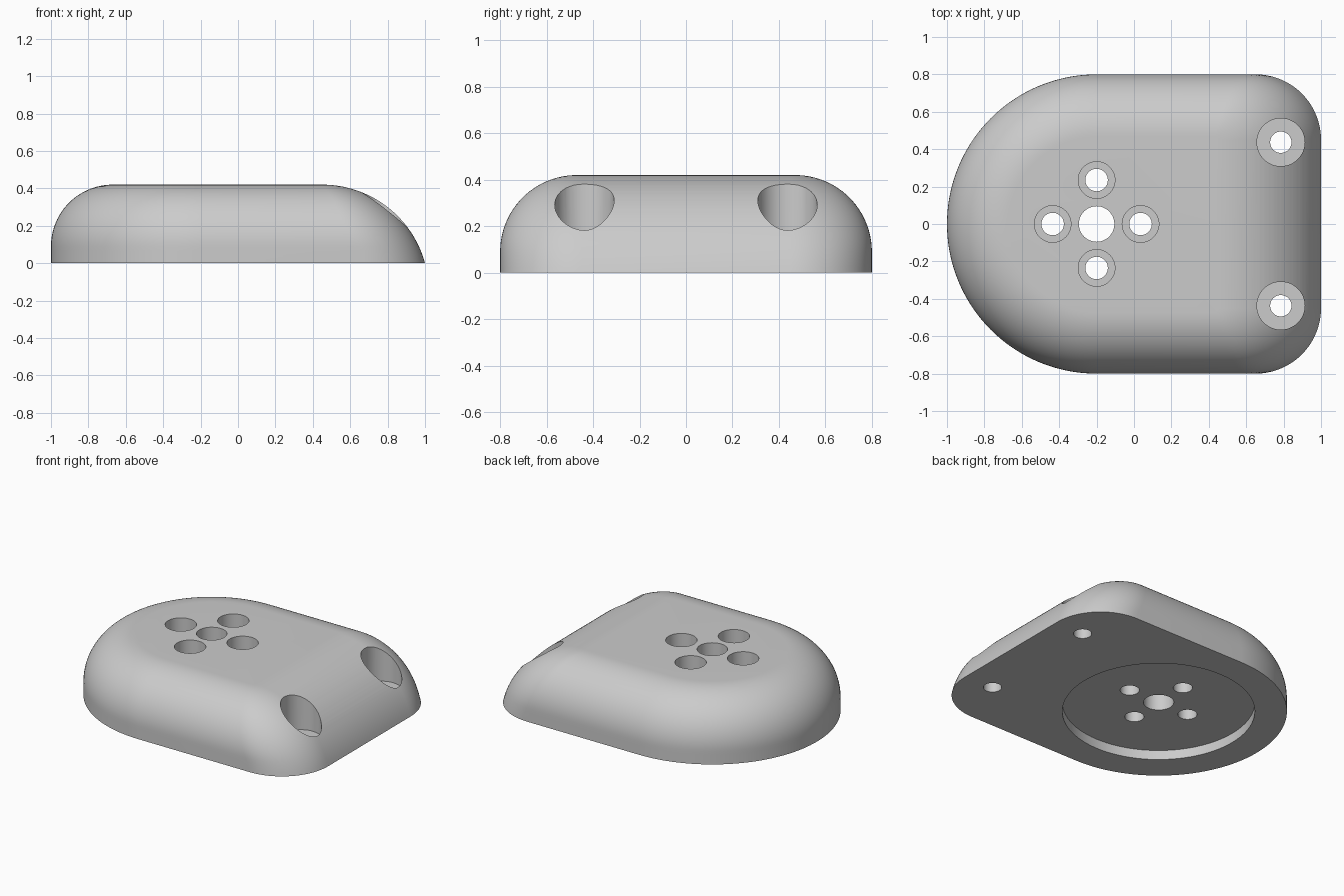
import bpy
import bmesh
from math import pi, sin, cos, sqrt

if "Cube" in bpy.data.objects:
    bpy.data.objects.remove(bpy.data.objects["Cube"])

HEIGHT, HALF_WIDTH, BOSS_X = 0.42, 0.8, -0.2
FILLET, CORNER = 0.33, 0.35
SLOPE_X, SLOPE_R = 0.45, 0.57


def arc(cx, cy, r, start, end, steps):
    return [(cx + r * cos(start + (end - start) * i / steps),
             cy + r * sin(start + (end - start) * i / steps)) for i in range(steps + 1)]


def outline(inset, z):
    """Rounded plan at height z: half round on the left, sloped nose on the right."""
    w = HALF_WIDTH - inset
    r = CORNER - inset
    nose = SLOPE_X + sqrt(max(0, SLOPE_R ** 2 - (z - HEIGHT + SLOPE_R) ** 2))
    return (arc(BOSS_X, 0, w, pi / 2, 3 * pi / 2, 72)
            + arc(nose - r, r - w, r, -pi / 2, 0, 18)
            + arc(nose - r, w - r, r, 0, pi / 2, 18))


def make_object(name, bm):
    bmesh.ops.recalc_face_normals(bm, faces=bm.faces)
    mesh = bpy.data.meshes.new(name)
    bm.to_mesh(mesh)
    bm.free()
    obj = bpy.data.objects.new(name, mesh)
    bpy.context.collection.objects.link(obj)
    return obj


# Body: stacked outlines following the edge fillet
wall = HEIGHT - FILLET
levels = [(0, wall * i / 4) for i in range(4)]
for i in range(25):
    t = pi / 2 * i / 24
    levels.append((FILLET * (1 - cos(t)), wall + FILLET * sin(t)))

bm = bmesh.new()
rings = [[bm.verts.new((x, y, z)) for x, y in outline(d, z)] for d, z in levels]
for low, high in zip(rings, rings[1:]):
    for i in range(len(low)):
        j = (i + 1) % len(low)
        bm.faces.new((low[i], low[j], high[j], high[i]))
bm.faces.new(rings[0])
bm.faces.new(rings[-1])
body = make_object("housing_body", bm)


def drill(x, y, radius, bottom, top, segments=48):
    """Cut a vertical round hole out of the body."""
    bm = bmesh.new()
    bmesh.ops.create_cone(bm, cap_ends=True, segments=segments, radius1=radius,
                          radius2=radius, depth=top - bottom)
    bmesh.ops.translate(bm, verts=bm.verts, vec=(x, y, (top + bottom) / 2))
    cutter = make_object("hole_cutter", bm)
    cutter.hide_render = True
    mod = body.modifiers.new("hole", 'BOOLEAN')
    mod.operation = 'DIFFERENCE'
    mod.solver = 'EXACT'
    mod.object = cutter
    bpy.ops.object.modifier_apply(modifier=mod.name)
    bpy.data.objects.remove(cutter)


bpy.ops.object.select_all(action='DESELECT')
bpy.context.view_layer.objects.active = body
body.select_set(True)

# Round recess underneath and central bore
drill(BOSS_X, 0, 0.6, -0.1, 0.065, 96)
drill(BOSS_X, 0, 0.095, -0.2, 0.6)

# Four counterbored holes around the centre
for k in range(4):
    x, y = BOSS_X + 0.235 * cos(k * pi / 2), 0.235 * sin(k * pi / 2)
    drill(x, y, 0.06, -0.2, 0.6)
    drill(x, y, 0.098, 0.2, 0.6)

# Two counterbored mounting holes in the sloped nose
for side in (-1, 1):
    drill(0.785, side * 0.437, 0.057, -0.2, 0.6)
    drill(0.785, side * 0.437, 0.128, 0.13, 0.6)

bpy.ops.object.shade_smooth_by_angle(angle=pi / 6)
